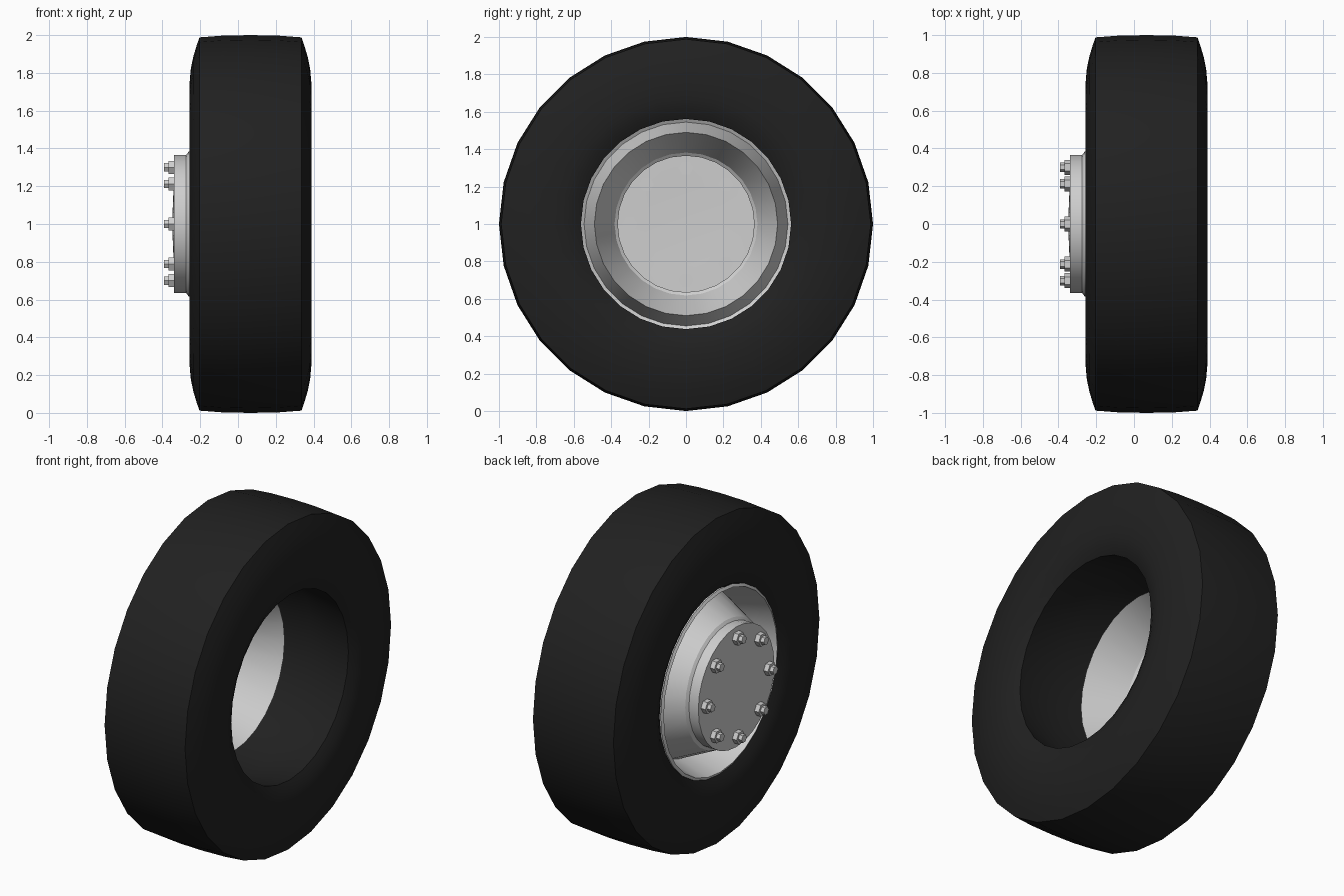
import bpy, bmesh, math
from mathutils import Matrix

if "Cube" in bpy.data.objects:
    bpy.data.objects.remove(bpy.data.objects["Cube"])

SIDES = 28
CX = 0.066          # middle of the tyre along the axle


def material(name, c):
    m = bpy.data.materials.new(name)
    m.diffuse_color = (c, c, c, 1)
    m.use_nodes = True
    m.node_tree.nodes["Principled BSDF"].inputs["Base Color"].default_value = m.diffuse_color
    return m


black = material("black rubber", 0.015)
grey = material("light grey metal", 0.62)


def finish(bm, name, mat, angle):
    me = bpy.data.meshes.new(name)
    bm.to_mesh(me)
    bm.free()
    ob = bpy.data.objects.new(name, me)
    bpy.context.collection.objects.link(ob)
    me.materials.append(mat)
    bpy.ops.object.select_all(action='DESELECT')
    ob.select_set(True)
    bpy.context.view_layer.objects.active = ob
    bpy.ops.object.shade_smooth_by_angle(angle=math.radians(angle))
    return ob


def lathe(name, profile, mat, angle, closed=False, sides=SIDES):
    """Spin (x, radius) points around the axle; radius 0 becomes a centre point."""
    bm = bmesh.new()
    rings = []
    for x, r in profile:
        if r == 0:
            rings.append([bm.verts.new((x, 0, 1))] * sides)
        else:
            rings.append([bm.verts.new((x, r * math.cos(2 * math.pi * i / sides),
                                        1 + r * math.sin(2 * math.pi * i / sides)))
                          for i in range(sides)])
    pairs = list(zip(rings, rings[1:]))
    if closed:
        pairs.append((rings[-1], rings[0]))
    for a, b in pairs:
        for i in range(sides):
            j = (i + 1) % sides
            vs = list(dict.fromkeys((a[i], a[j], b[j], b[i])))
            bm.faces.new(vs)
    bmesh.ops.recalc_face_normals(bm, faces=bm.faces)
    return finish(bm, name, mat, angle)


# Tyre: half profile from crown to bore, mirrored about its middle
half = [(0.15, 0.997), (0.27, 0.988), (0.285, 0.945), (0.303, 0.885), (0.316, 0.82),
        (0.323, 0.74), (0.321, 0.67), (0.308, 0.61), (0.282, 0.562)]
tyre = ([(CX, 1.0)] + [(CX + d, r) for d, r in half] + [(CX, 0.61)]
        + [(CX - d, r) for d, r in reversed(half)])
lathe("tyre", tyre, black, 40, closed=True)

# Rim: flange, barrel, dished cone and hub plate in one sheet
rim = [(-0.222, 0.562), (-0.232, 0.545), (-0.03, 0.49), (-0.262, 0.382),
       (-0.275, 0.365), (-0.338, 0.365), (-0.340, 0.22), (-0.349, 0.0)]
lathe("rim_and_hub", rim, grey, 25)

# Wheel nuts: wide hexagon with a narrower hexagonal tip
for k in range(8):
    a = k * math.pi / 4
    y, z = 0.3 * math.cos(a), 1 + 0.3 * math.sin(a)
    bm = bmesh.new()
    for x0, x1, r in ((-0.337, -0.368, 0.04), (-0.368, -0.391, 0.025)):
        m = Matrix.Translation(((x0 + x1) / 2, y, z)) @ Matrix.Rotation(math.pi / 2, 4, 'Y')
        bmesh.ops.create_cone(bm, cap_ends=True, segments=6, radius1=r, radius2=r,
                              depth=x0 - x1, matrix=m)
    finish(bm, f"wheel_nut_{k + 1}", grey, 30)
